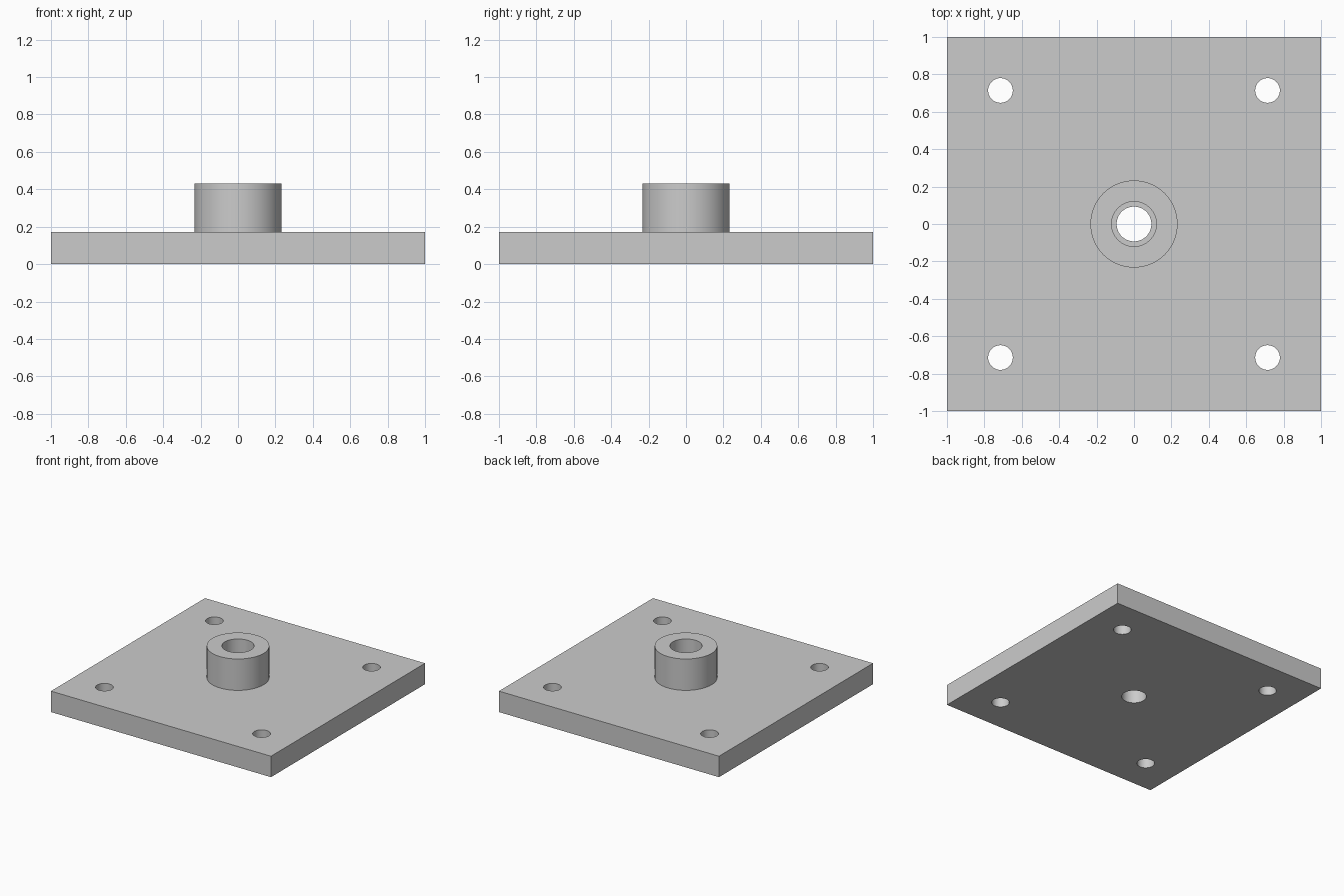
import bpy
import math

if "Cube" in bpy.data.objects:
    bpy.data.objects.remove(bpy.data.objects["Cube"], do_unlink=True)

PLATE_TOP, BOSS_TOP = 0.172, 0.43

steel = bpy.data.materials.new("plain grey")
steel.use_nodes = True
grey = (0.6, 0.6, 0.6, 1)
steel.diffuse_color = grey
steel.node_tree.nodes["Principled BSDF"].inputs["Base Color"].default_value = grey


def cylinder(name, radius, bottom, top, x=0, y=0):
    bpy.ops.mesh.primitive_cylinder_add(
        vertices=64, radius=radius, depth=top - bottom,
        location=(x, y, (top + bottom) / 2))
    part = bpy.context.object
    part.name = name
    part.data.materials.append(steel)
    return part


def combine(target, tool, operation):
    """Apply a boolean and discard the tool."""
    tool.hide_render = True
    bpy.context.view_layer.objects.active = target
    mod = target.modifiers.new(operation.title(), 'BOOLEAN')
    mod.operation = operation
    mod.solver = 'EXACT'
    mod.object = tool
    bpy.ops.object.modifier_apply(modifier=mod.name)
    bpy.data.objects.remove(tool, do_unlink=True)


# Square base plate
bpy.ops.mesh.primitive_cube_add(size=1, location=(0, 0, PLATE_TOP / 2))
plate = bpy.context.object
plate.name = "flanged_plate"
plate.scale = (2, 2, PLATE_TOP)
bpy.ops.object.transform_apply(location=True, rotation=False, scale=True)
plate.data.materials.append(steel)

# Central boss with a stepped bore
combine(plate, cylinder("boss", 0.233, PLATE_TOP / 2, BOSS_TOP), 'UNION')
combine(plate, cylinder("wide_bore", 0.12, PLATE_TOP, 1), 'DIFFERENCE')
combine(plate, cylinder("narrow_bore", 0.093, -1, 1), 'DIFFERENCE')

# Bolt holes at the corners
for x in (-0.714, 0.714):
    for y in (-0.714, 0.714):
        combine(plate, cylinder("bolt_hole", 0.066, -1, 1, x, y), 'DIFFERENCE')

# Round walls smooth, rims sharp
bpy.ops.object.select_all(action='DESELECT')
plate.select_set(True)
bpy.context.view_layer.objects.active = plate
bpy.ops.object.shade_smooth_by_angle(angle=math.radians(30))
